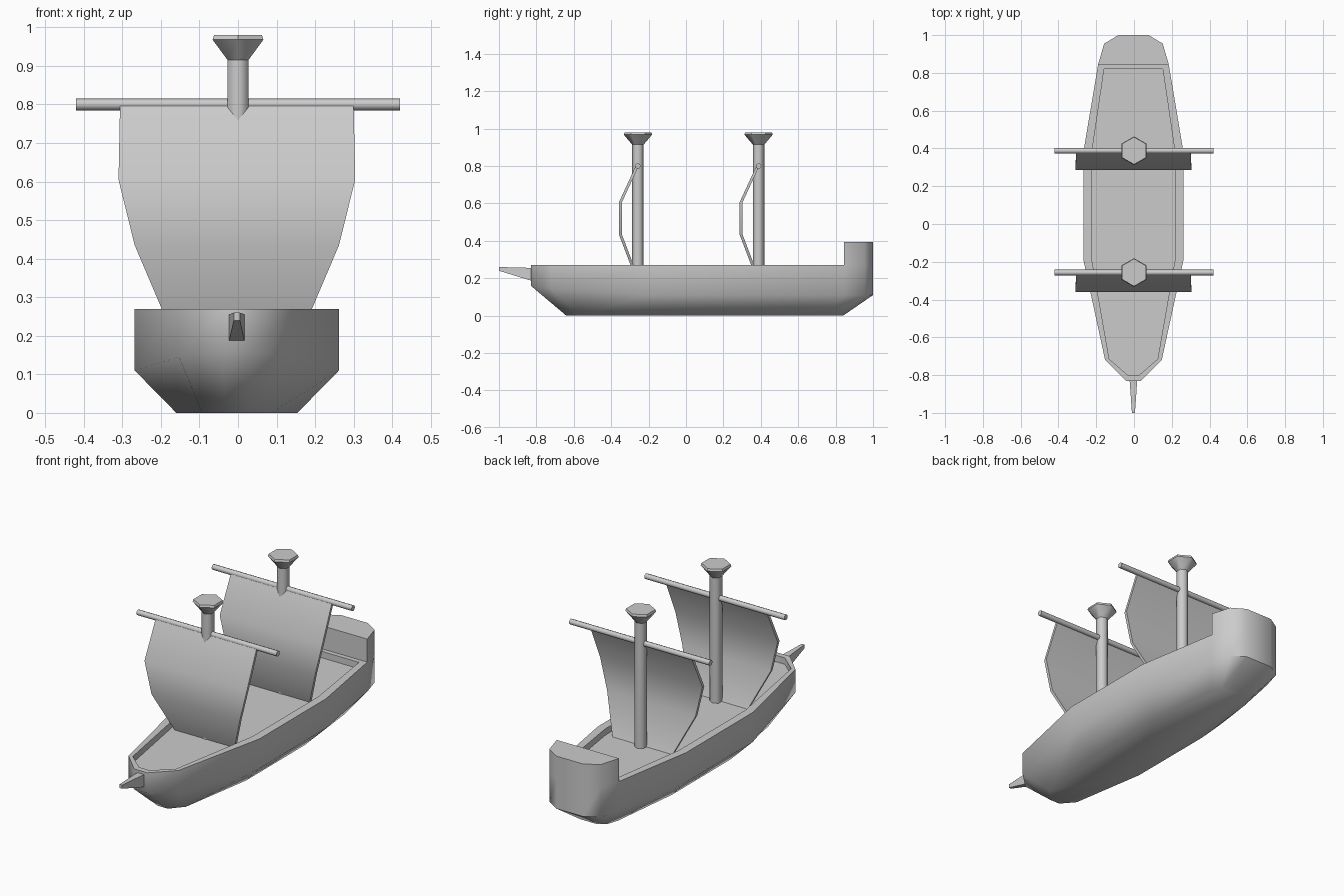
import bpy, bmesh, math

if "Cube" in bpy.data.objects:
    bpy.data.objects.remove(bpy.data.objects["Cube"])

X0 = -0.003      # slight sideways offset of hull and sails
DECK = 0.235


def finish(bm, name, angle):
    bmesh.ops.recalc_face_normals(bm, faces=bm.faces[:])
    me = bpy.data.meshes.new(name)
    bm.to_mesh(me)
    bm.free()
    ob = bpy.data.objects.new(name, me)
    bpy.context.collection.objects.link(ob)
    bpy.ops.object.select_all(action='DESELECT')
    ob.select_set(True)
    bpy.context.view_layer.objects.active = ob
    bpy.ops.object.shade_smooth_by_angle(angle=math.radians(angle))
    return ob


def add_ring(bm, pts):
    return [bm.verts.new(p) for p in pts]


def bridge(bm, a, b):
    n = len(a)
    for i in range(n):
        j = (i + 1) % n
        bm.faces.new((a[i], a[j], b[j], b[i]))


def mirrored(half):
    """Right half (x, y, z) from bow to stern, closed by its mirror image."""
    return ([(X0 + x, y, z) for x, y, z in half] +
            [(X0 - x, y, z) for x, y, z in reversed(half)])


# Hull with sunken deck and raised stern
gunwale = [(0.04, -0.83), (0.15, -0.72), (0.265, -0.19), (0.265, 0.38),
           (0.187, 0.845), (0.155, 0.955), (0.08, 1.0)]
keel = [(0.03, -0.64), (0.09, -0.57), (0.157, -0.15), (0.157, 0.35),
        (0.112, 0.75), (0.092, 0.81), (0.05, 0.84)]
chine_z = [0.16, 0.145, 0.11, 0.11, 0.11, 0.11, 0.11]
rim = [(0.03, -0.80), (0.128, -0.715), (0.22, -0.19), (0.22, 0.38), (0.155, 0.82)]

bm = bmesh.new()
bottom = add_ring(bm, mirrored([(x, y, 0) for x, y in keel]))
chine = add_ring(bm, mirrored([(x, y, z) for (x, y), z in zip(gunwale, chine_z)]))
top = add_ring(bm, mirrored([(x, y, 0.27) for x, y in gunwale]))
inner = add_ring(bm, mirrored([(x, y, 0.27) for x, y in rim]))
deck = add_ring(bm, mirrored([(x, y, DECK) for x, y in rim]))
stern = add_ring(bm, mirrored([(x, y, 0.395) for x, y in gunwale[4:]]))
bridge(bm, bottom, chine)
bridge(bm, chine, top)
bridge(bm, top[:5] + top[9:], inner)
bridge(bm, inner, deck)
bridge(bm, top[4:10], stern)
for cap in (bottom, deck, stern):
    bm.faces.new(cap)
finish(bm, "hull", 50)

# Bowsprit: tapered four-sided spar
bm = bmesh.new()
spar = []
for y, w, z0, z1 in ((-0.815, 0.021, 0.183, 0.255), (-1.0, 0.008, 0.24, 0.26)):
    spar.append(add_ring(bm, [(X0 - w, y, z0), (X0 + w, y, z0),
                              (X0 + w, y, z1), (X0 - w, y, z1)]))
bridge(bm, *spar)
for r in spar:
    bm.faces.new(r)
finish(bm, "bowsprit", 30)


def lathe(name, y, profile, sides, angle):
    """Vertical turned part with (radius, z) profile."""
    bm = bmesh.new()
    rings = []
    for r, z in profile:
        steps = [math.pi / 2 + 2 * math.pi * i / sides for i in range(sides)]
        rings.append(add_ring(bm, [(r * math.cos(a), y + r * math.sin(a), z) for a in steps]))
    for a, b in zip(rings, rings[1:]):
        bridge(bm, a, b)
    bm.faces.new(rings[0])
    bm.faces.new(rings[-1])
    return finish(bm, name, angle)


def yard(name, y):
    bm = bmesh.new()
    ends = []
    for x in (-0.42, 0.42):
        ends.append(add_ring(bm, [(x, y + 0.015 * math.cos(k * math.pi / 4),
                                   0.80 + 0.015 * math.sin(k * math.pi / 4)) for k in range(8)]))
    bridge(bm, *ends)
    for e in ends:
        bm.faces.new(e)
    return finish(bm, name, 50)


def sail(name, y):
    """Billowing sheet: (half width, front offset, back offset, z) rows."""
    rows = [(0.303, -0.012, 0.004, 0.80), (0.307, -0.102, -0.086, 0.605),
            (0.265, -0.102, -0.086, 0.435), (0.18, -0.026, -0.010, DECK)]
    bm = bmesh.new()
    rings = [add_ring(bm, [(X0 - w, y + f, z), (X0 + w, y + f, z),
                           (X0 + w, y + b, z), (X0 - w, y + b, z)]) for w, f, b, z in rows]
    for a, b in zip(rings, rings[1:]):
        bridge(bm, a, b)
    bm.faces.new(rings[0])
    bm.faces.new(rings[-1])
    return finish(bm, name, 40)


# Two identical rigs
for label, y in (("front", -0.257), ("rear", 0.388)):
    lathe(label + "_mast", y, [(0.031, DECK - 0.01), (0.031, 0.92)], 6, 65)
    lathe(label + "_crows_nest", y, [(0.031, 0.915), (0.076, 0.968), (0.072, 0.98)], 6, 50)
    yard(label + "_yard", y)
    sail(label + "_sail", y)
